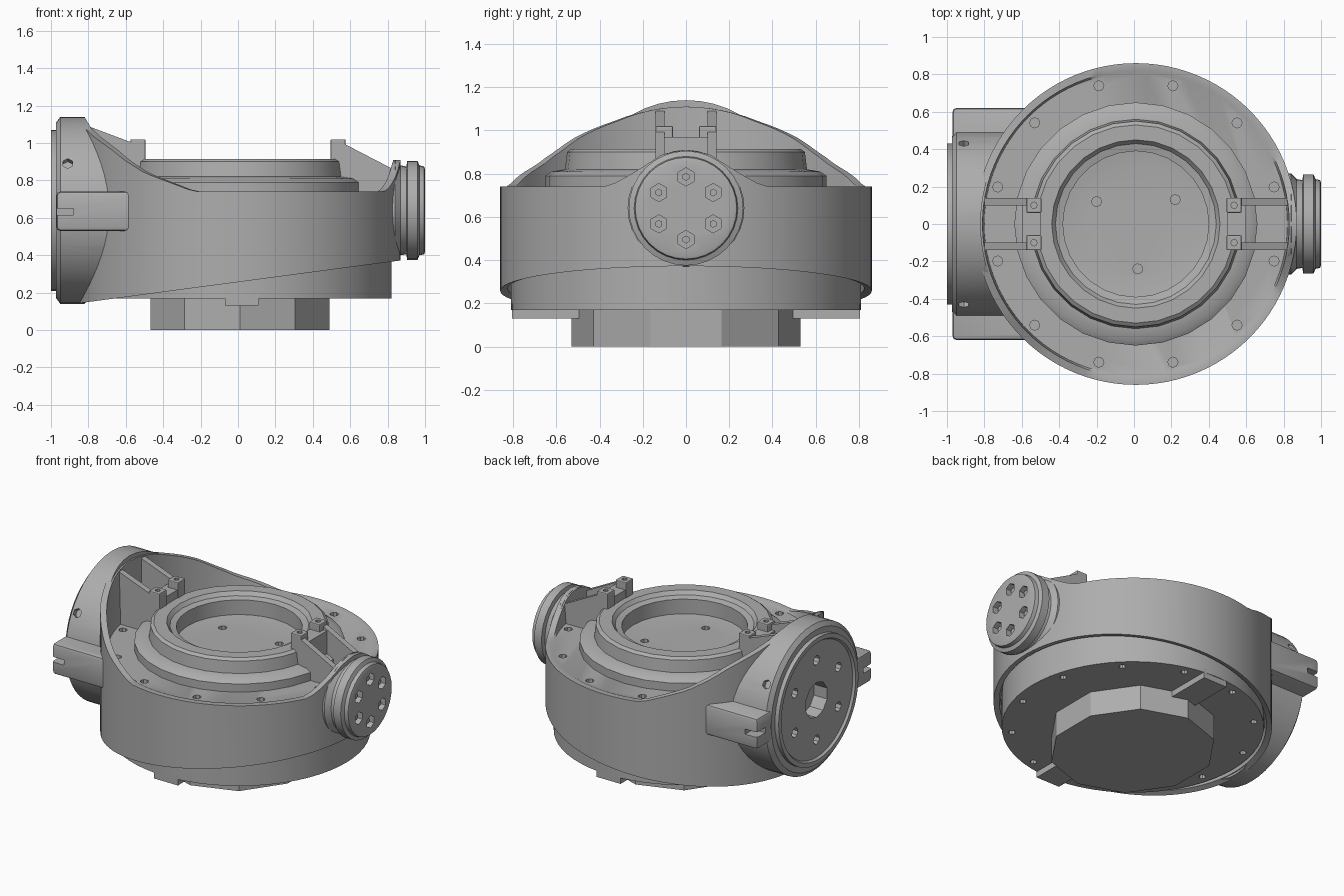
import bpy, bmesh
from math import sin, cos, pi, tau, radians
from mathutils import Matrix, Vector

cube = bpy.data.objects.get("Cube")
if cube:
    bpy.data.objects.remove(cube, do_unlink=True)

metal = bpy.data.materials.new("machined_grey")
metal.use_nodes = True
grey = (0.42, 0.42, 0.42, 1)
metal.diffuse_color = grey
metal.node_tree.nodes["Principled BSDF"].inputs["Base Color"].default_value = grey

CX = 0.01      # centre of the round body
AXIS_Z = 0.64  # height of the side drum axis


def finish(name, bm):
    bmesh.ops.recalc_face_normals(bm, faces=bm.faces)
    mesh = bpy.data.meshes.new(name)
    bm.to_mesh(mesh)
    bm.free()
    mesh.materials.append(metal)
    ob = bpy.data.objects.new(name, mesh)
    bpy.context.collection.objects.link(ob)
    return ob


def activate(ob):
    bpy.ops.object.select_all(action='DESELECT')
    ob.select_set(True)
    bpy.context.view_layer.objects.active = ob


def smooth(ob, angle=30):
    activate(ob)
    bpy.ops.object.shade_smooth_by_angle(angle=radians(angle))


def cut(ob, cutter):
    mod = ob.modifiers.new("cut", 'BOOLEAN')
    mod.operation = 'DIFFERENCE'
    mod.solver = 'EXACT'
    mod.object = cutter
    activate(ob)
    bpy.ops.object.modifier_apply(modifier=mod.name)
    bpy.data.objects.remove(cutter, do_unlink=True)


def skin(name, rings):
    """Closed solid through equal rings of points, capped at both ends."""
    bm = bmesh.new()
    rows = [[bm.verts.new(p) for p in ring] for ring in rings]
    n = len(rows[0])
    for a, b in zip(rows, rows[1:]):
        for i in range(n):
            j = (i + 1) % n
            bm.faces.new((a[i], a[j], b[j], b[i]))
    bm.faces.new(rows[0])
    bm.faces.new(rows[-1])
    return finish(name, bm)


def lathe(name, profile, segs, place, turn=0.0):
    """Revolve (radius, height) points about the local z axis."""
    rings = [[place @ Vector((r * cos(turn + tau * i / segs),
                              r * sin(turn + tau * i / segs), h))
              for i in range(segs)] for r, h in profile]
    return skin(name, rings)


def pegs(points, direction, radius, depth, segs=8):
    """One cutter made of many short cylinders."""
    bm = bmesh.new()
    turn = Vector(direction).to_track_quat('Z', 'Y').to_matrix().to_4x4()
    for p in points:
        bmesh.ops.create_cone(bm, cap_ends=True, segments=segs, radius1=radius,
                              radius2=radius, depth=depth,
                              matrix=Matrix.Translation(p) @ turn)
    return finish("cutter", bm)


def box(name, x, y, z, bevel=0.0):
    bm = bmesh.new()
    size = (x[1] - x[0], y[1] - y[0], z[1] - z[0])
    mid = [sum(v) / 2 for v in (x, y, z)]
    bmesh.ops.create_cube(bm, size=1,
                          matrix=Matrix.Translation(mid) @ Matrix.Diagonal((*size, 1)))
    if bevel:
        bmesh.ops.bevel(bm, geom=bm.edges[:], offset=bevel, segments=2,
                        affect='EDGES', profile=0.5)
    return finish(name, bm)


def plate(name, outline, y0, y1):
    return skin(name, [[(x, y, z) for x, z in outline] for y in (y0, y1)])


def bolt_circle(r, z, n=12):
    return [(CX + r * cos(tau * (i + .5) / n), r * sin(tau * (i + .5) / n), z)
            for i in range(n)]


def lookup(t, table):
    for (a, u), (b, v) in zip(table, table[1:]):
        if a <= t <= b:
            return u + (v - u) * (t - a) / (b - a)
    return table[0][1] if t < table[0][0] else table[-1][1]


upright = Matrix.Translation((CX, 0, 0))
toward_left = Matrix.Translation((0, 0, AXIS_Z)) @ Matrix.Rotation(pi / 2, 4, 'Y')
toward_right = Matrix.Translation((0, 0, AXIS_Z)) @ Matrix.Rotation(-pi / 2, 4, 'Y')

# Round housing with a swept rim and a slanted lower edge
HIGH = [(-.86, 1.12), (-.78, 1.04), (-.67, .96), (-.61, .91), (-.5, .84), (-.235, .74)]
LOBE = [(0, .91), (.1, .895), (.25, .80), (.36, .74)]


def rim(a):
    x, y = CX + .86 * cos(a), abs(.86 * sin(a))
    return lookup(x, HIGH) if x < 0 else lookup(y, LOBE)


def slant(x):
    return .15 + (x + .8) * .133


def body_ring(r, height):
    angles = [tau * i / 96 for i in range(96)]
    return [(CX + r * cos(a), r * sin(a), height(a, CX + r * cos(a))) for a in angles]


body = skin("housing", [
    body_ring(.82, lambda a, x: slant(x) + .06),
    body_ring(.825, lambda a, x: slant(x) + .01),
    body_ring(.86, lambda a, x: slant(x)),
    body_ring(.86, lambda a, x: rim(a)),
    body_ring(.82, lambda a, x: rim(a)),
    body_ring(.81, lambda a, x: .735)])
cut(body, pegs(bolt_circle(.765, .735), (0, 0, 1), .027, .06))
smooth(body)

# Lower flange, bolt holes and the two locating tabs
flange = lathe("lower_flange", [(.81, .17), (.81, .45)], 64, upright)
cut(flange, pegs(bolt_circle(.75, .17), (0, 0, 1), .022, .06))
smooth(flange)
for side, label in ((1, "back"), (-1, "front")):
    box(label + "_tab", (-.07, .11), sorted((side * .45, side * .805)), (.13, .2))

# Faceted foot
foot = lathe("foot", [(.53, 0), (.53, .25)], 10,
             upright @ Matrix.Diagonal((.95, 1, 1, 1)), pi / 10)
smooth(foot, 25)

# Stepped collar with a sunken floor
collar = lathe("collar", [(.65, .7), (.65, .79), (.62, .81), (.56, .82), (.55, .90),
                          (.53, .915), (.45, .915), (.43, .89), (.39, .88),
                          (.39, .78), (.31, .77)], 28, upright)
cut(collar, pegs([(-.2, .12, .77), (.22, .13, .77), (.02, -.24, .77)],
                 (0, 0, 1), .027, .05))
smooth(collar)


def clear_inside(ob):
    cut(ob, lathe("cutter", [(.83, -.5), (.83, 2)], 96, upright))


def hub_holes(r, n, x, turn):
    return [(x, r * cos(turn + tau * i / n), AXIS_Z + r * sin(turn + tau * i / n))
            for i in range(n)]


# Large side drum with its cover face
drum = lathe("large_drum", [(.5, .55), (.5, .95), (.47, .972), (.43, .972), (.43, 1.0),
                            (.40, 1.0), (.39, .985)], 48, toward_right)
clear_inside(drum)
cut(drum, pegs([(-.985, 0, AXIS_Z)], (1, 0, 0), .12, .2, 10))
cut(drum, pegs(hub_holes(.27, 6, -.985, pi / 6), (1, 0, 0), .032, .1))
for side in (1, -1):
    cut(drum, pegs([(-.91, side * .43, .89)], (0, side * .43, .25), .03, .06, 6))
smooth(drum)

# Horizontal wings beside the drum, notched at the ends
wings = box("drum_wings", (-.97, -.5), (-.62, .62), (.53, .74), .02)
clear_inside(wings)
for side in (1, -1):
    cut(wings, box("cutter", (-1.1, -.88), sorted((side * .53, side * .7)), (.615, .65)))
cut(wings, pegs([(-.985, 0, AXIS_Z)], (1, 0, 0), .35, .2, 24))
smooth(wings)

# Small side hub with six bolt pockets
hub = lathe("small_hub", [(.27, .6), (.27, .84), (.24, .87), (.235, .90), (.265, .905),
                          (.265, .96), (.24, .97), (.235, .995), (.22, 1.0)],
            32, toward_left)
clear_inside(hub)
cut(hub, pegs(hub_holes(.145, 6, 1.0, pi / 6), (1, 0, 0), .042, .09, 6))
smooth(hub)
bolts = pegs(hub_holes(.145, 6, .965, pi / 6), (1, 0, 0), .018, .03, 6)
bolts.name = "hub_bolts"

# Paired bracket arms joining the rim to the collar
for s, label, far_x, far_z in ((-1, "right", .80, 1.09), (1, "left", .83, .86)):
    for side in (1, -1):
        y0, y1 = sorted((side * .10, side * .14))
        plate(label + "_bracket_arm",
              [(s * .56, .73), (s * .56, 1.0), (s * far_x, far_z), (s * far_x, .73)],
              y0, y1)
        y0, y1 = sorted((side * .06, side * .14))
        lug = box(label + "_bracket_lug", sorted((s * .495, s * .575)),
                  (y0, y1), (.8, 1.02), .006)
        cut(lug, pegs([(s * .535, side * .1, 1.02)], (0, 0, 1), .017, .05))
    box(label + "_bracket_block", sorted((s * .5, s * .6)), (-.13, .13), (.73, .97))
